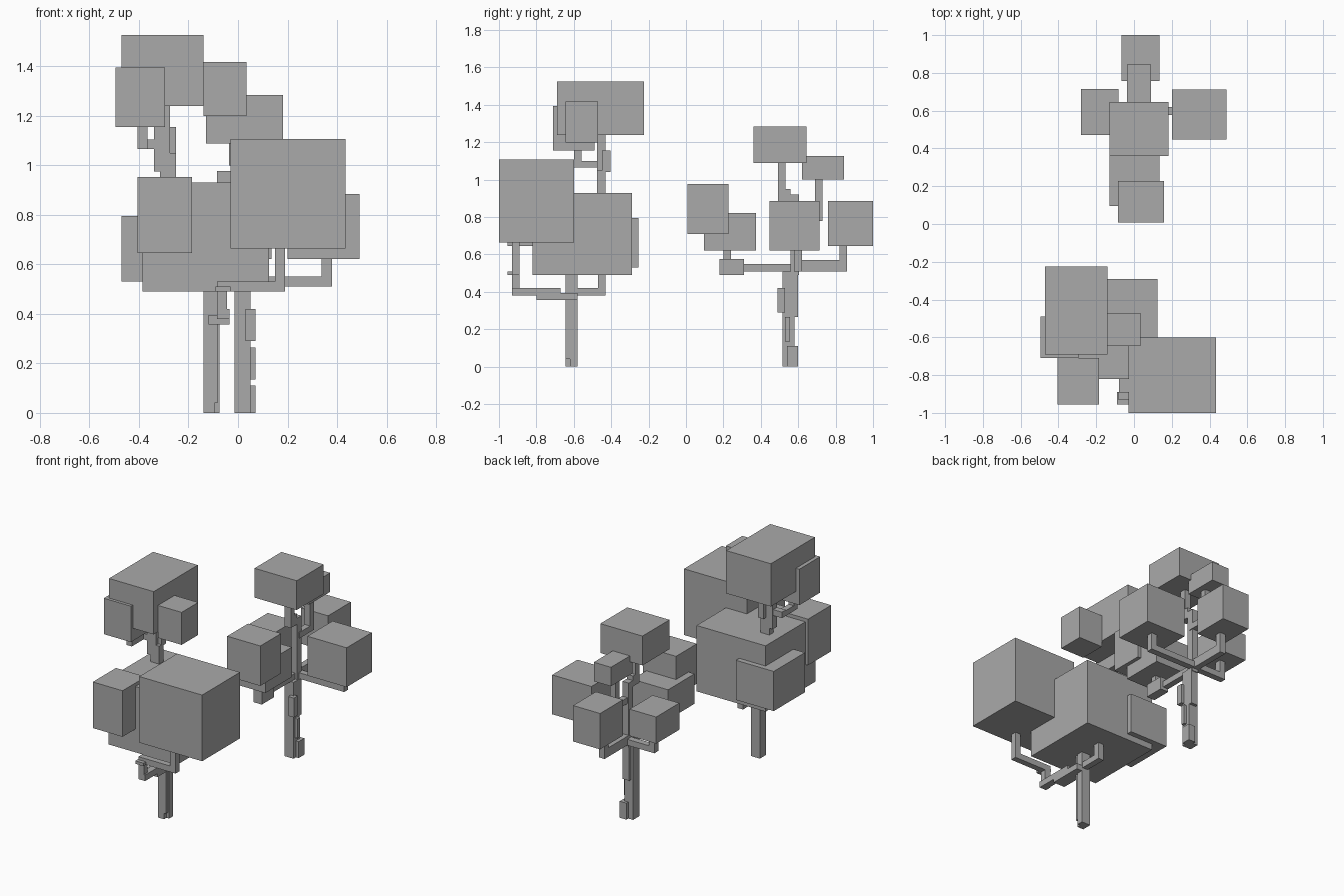
import bpy

old = bpy.data.objects.get("Cube")
if old:
    bpy.data.objects.remove(old, do_unlink=True)

# One plain grey for everything
grey = bpy.data.materials.new("plain grey")
grey.use_nodes = True
colour = (0.4, 0.4, 0.4, 1)
grey.diffuse_color = colour
grey.node_tree.nodes["Principled BSDF"].inputs["Base Color"].default_value = colour


def block(name, x, y, z):
    """Box spanning the three (low, high) ranges."""
    bpy.ops.mesh.primitive_cube_add(size=1)
    ob = bpy.context.object
    ob.name = ob.data.name = name
    ob.location = [(a + b) / 2 for a, b in (x, y, z)]
    ob.scale = [b - a for a, b in (x, y, z)]
    ob.data.materials.append(grey)
    return ob


# Front tree: leaf blocks
block("front_tree_large_leaves", (-.03, .435), (-1, -.6), (.665, 1.107))
block("front_tree_main_leaves", (-.385, .125), (-.82, -.29), (.49, .93))
block("front_tree_crown", (-.47, -.14), (-.69, -.225), (1.24, 1.526))
block("front_tree_crown_left_leaves", (-.495, -.295), (-.71, -.49), (1.155, 1.395))
block("front_tree_crown_right_leaves", (-.14, .035), (-.645, -.47), (1.2, 1.417))
block("front_tree_front_leaves", (-.405, -.185), (-.955, -.71), (.645, .953))
block("front_tree_back_leaves", (-.47, -.19), (-.585, -.255), (.53, .795))

# Front tree: trunk
block("front_tree_trunk", (-.14, -.095), (-.645, -.58), (0, .49))
block("front_tree_trunk_side", (-.095, -.075), (-.62, -.58), (0, .49))
block("front_tree_trunk_ridge", (-.117, -.082), (-.645, -.62), (.04, .49))

# Front tree: low branches
block("front_tree_fork", (-.12, -.035), (-.8, -.58), (.357, .395))
block("front_tree_front_branch", (-.08, -.035), (-.93, -.67), (.38, .42))
block("front_tree_front_riser", (-.085, -.045), (-.93, -.89), (.38, .53))
block("front_tree_cross_branch", (-.085, .19), (-.93, -.89), (.49, .53))
block("front_tree_twig", (-.09, -.03), (-.955, -.89), (.49, .51))
block("front_tree_large_leaf_stem", (.15, .19), (-.93, -.89), (.51, .67))
block("front_tree_back_branch", (-.12, -.08), (-.6, -.43), (.38, .42))
block("front_tree_back_riser", (-.12, -.08), (-.47, -.43), (.38, .5))

# Front tree: upper trunk and branch
block("front_tree_upper_trunk", (-.34, -.275), (-.475, -.43), (.975, 1.245))
block("front_tree_upper_trunk_base", (-.315, -.25), (-.475, -.43), (.92, 1.05))
block("front_tree_upper_knot", (-.29, -.25), (-.45, -.405), (1.04, 1.155))
block("front_tree_upper_branch", (-.405, -.31), (-.475, -.435), (1.065, 1.105))
block("front_tree_upper_branch_turn", (-.405, -.365), (-.6, -.435), (1.065, 1.1))
block("front_tree_upper_leaf_stem", (-.405, -.365), (-.6, -.56), (1.065, 1.16))

# Back tree: leaf blocks
block("back_tree_crown", (-.13, .182), (.36, .645), (1.088, 1.284))
block("back_tree_small_leaves", (-.037, .09), (.62, .845), (1, 1.127))
block("back_tree_right_leaves", (.2, .49), (.447, .713), (.622, .885))
block("back_tree_left_leaves", (-.28, -.083), (.47, .715), (.632, .81))
block("back_tree_back_leaves", (-.065, .135), (.758, 1), (.645, .885))
block("back_tree_low_front_leaves", (-.13, .135), (.095, .375), (.622, .822))
block("back_tree_front_leaves", (-.085, .16), (.007, .227), (.71, .977))

# Back tree: trunk with bark blocks
block("back_tree_trunk", (-.015, .05), (.515, .58), (0, .51))
block("back_tree_root", (.02, .07), (.54, .6), (0, .11))
block("back_tree_low_bark", (.05, .07), (.53, .555), (.135, .265))
block("back_tree_high_bark", (.03, .07), (.49, .53), (.29, .42))
block("back_tree_back_bark", (0, .05), (.575, .6), (.265, .51))

# Back tree: branches and leaf stems
block("back_tree_front_branch", (-.01, .03), (.2, .6), (.51, .55))
block("back_tree_front_branch_end", (-.01, .05), (.18, .31), (.49, .575))
block("back_tree_front_stem", (-.01, .03), (.2, .24), (.55, .63))
block("back_tree_back_branch", (0, .04), (.58, .86), (.51, .57))
block("back_tree_back_stem", (0, .04), (.82, .86), (.51, .65))
block("back_tree_side_branch", (-.2, .38), (.578, .62), (.51, .55))
block("back_tree_right_stem", (.338, .38), (.578, .62), (.51, .63))
block("back_tree_left_stem", (-.2, -.16), (.578, .62), (.51, .64))

# Back tree: upper trunk
block("back_tree_upper_trunk", (0, .045), (.56, .605), (.49, .92))
block("back_tree_crown_branch", (0, .045), (.495, .56), (.88, .95))
block("back_tree_crown_stem", (0, .045), (.493, .533), (.88, 1.09))
block("back_tree_small_branch", (.01, .05), (.58, .73), (.78, .82))
block("back_tree_small_stem", (.01, .05), (.69, .73), (.78, 1.005))
